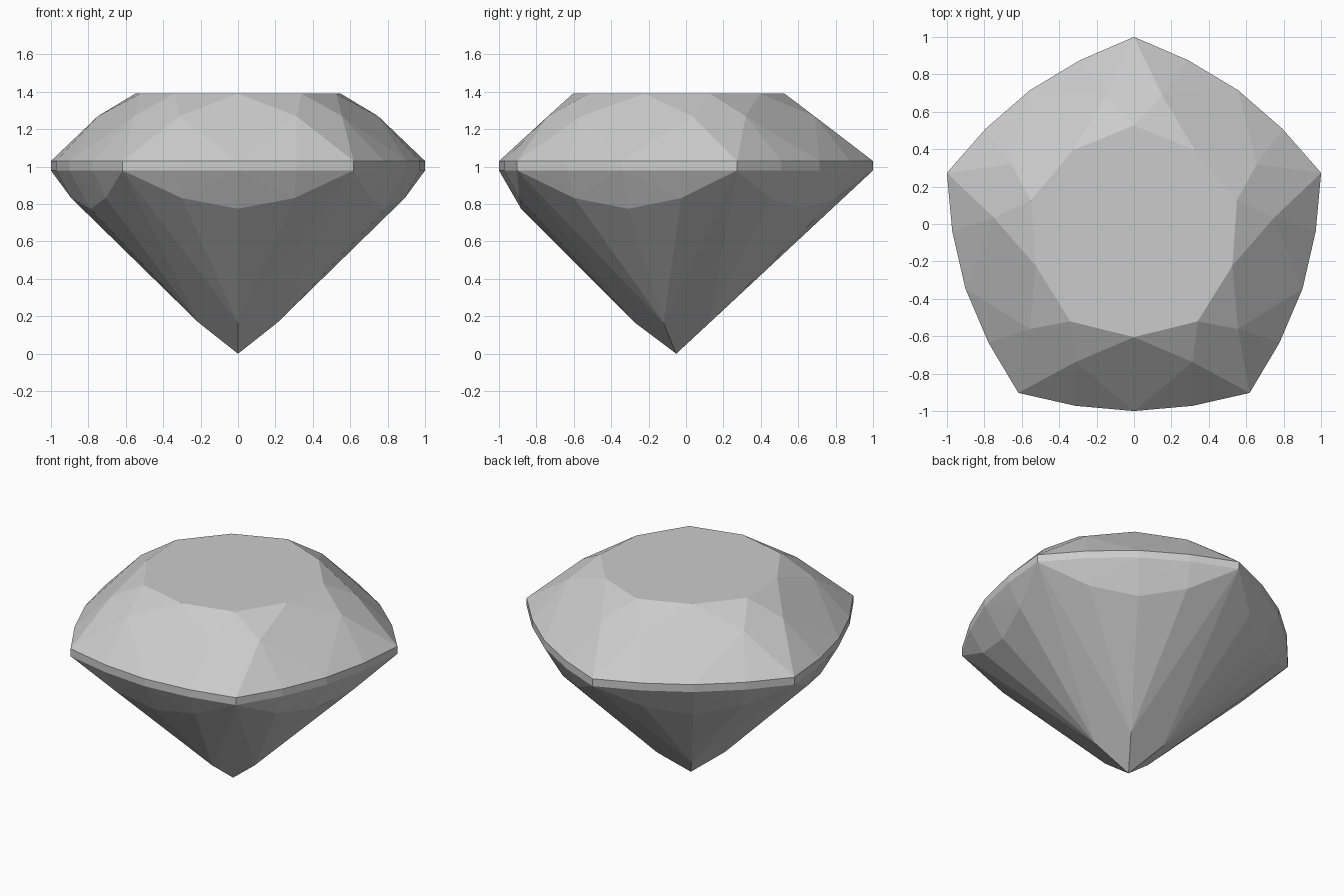
import bpy
import bmesh
from math import sin, cos, radians

cube = bpy.data.objects.get("Cube")
if cube:
    bpy.data.objects.remove(cube, do_unlink=True)

SIDES = 5
STEP = 360 / SIDES
CENTRE_Y = -0.052

# One fifth of the cut: (angle from the corner, radius, height)
# Entries with a nonzero angle short of the side middle are mirrored.
MID = STEP / 2
table = [(0, 0.579, 1.39), (MID, 0.553, 1.39)]
crown_break = [(11.5, 0.754, 1.27)]
outline = [(0, 1.052), (17.2, 0.972), (MID, 0.948)]
girdle = [(a, r, z) for z in (1.03, 0.98) for a, r in outline]
pavilion_break = [(16.3, 0.892, 0.832), (MID, 0.83, 0.775)]
culet_break = [(MID, 0.22, 0.165)]


def add_ring(bm, angle, radius, z):
    """Repeat a point around the stone, mirrored within each side."""
    angles = {angle} if angle in (0, MID) else {angle, -angle}
    for i in range(SIDES):
        for a in angles:
            t = radians(a + i * STEP)
            bm.verts.new((radius * sin(t), CENTRE_Y + radius * cos(t), z))


# Cut corners of the stone
bm = bmesh.new()
for point in table + crown_break + girdle + pavilion_break + culet_break:
    add_ring(bm, *point)
bm.verts.new((0, CENTRE_Y, 0))

# Flat facets spanning the corners
bmesh.ops.convex_hull(bm, input=bm.verts[:])
bmesh.ops.dissolve_limit(bm, angle_limit=radians(1), verts=bm.verts[:],
                         edges=bm.edges[:])
bmesh.ops.recalc_face_normals(bm, faces=bm.faces[:])

mesh = bpy.data.meshes.new("gemstone")
bm.to_mesh(mesh)
bm.free()
gem = bpy.data.objects.new("gemstone", mesh)
bpy.context.collection.objects.link(gem)

# Plain grey stone
grey = (0.6, 0.6, 0.6, 1)
mat = bpy.data.materials.new("stone_grey")
mat.use_nodes = True
mat.diffuse_color = grey
mat.node_tree.nodes["Principled BSDF"].inputs["Base Color"].default_value = grey
mesh.materials.append(mat)
